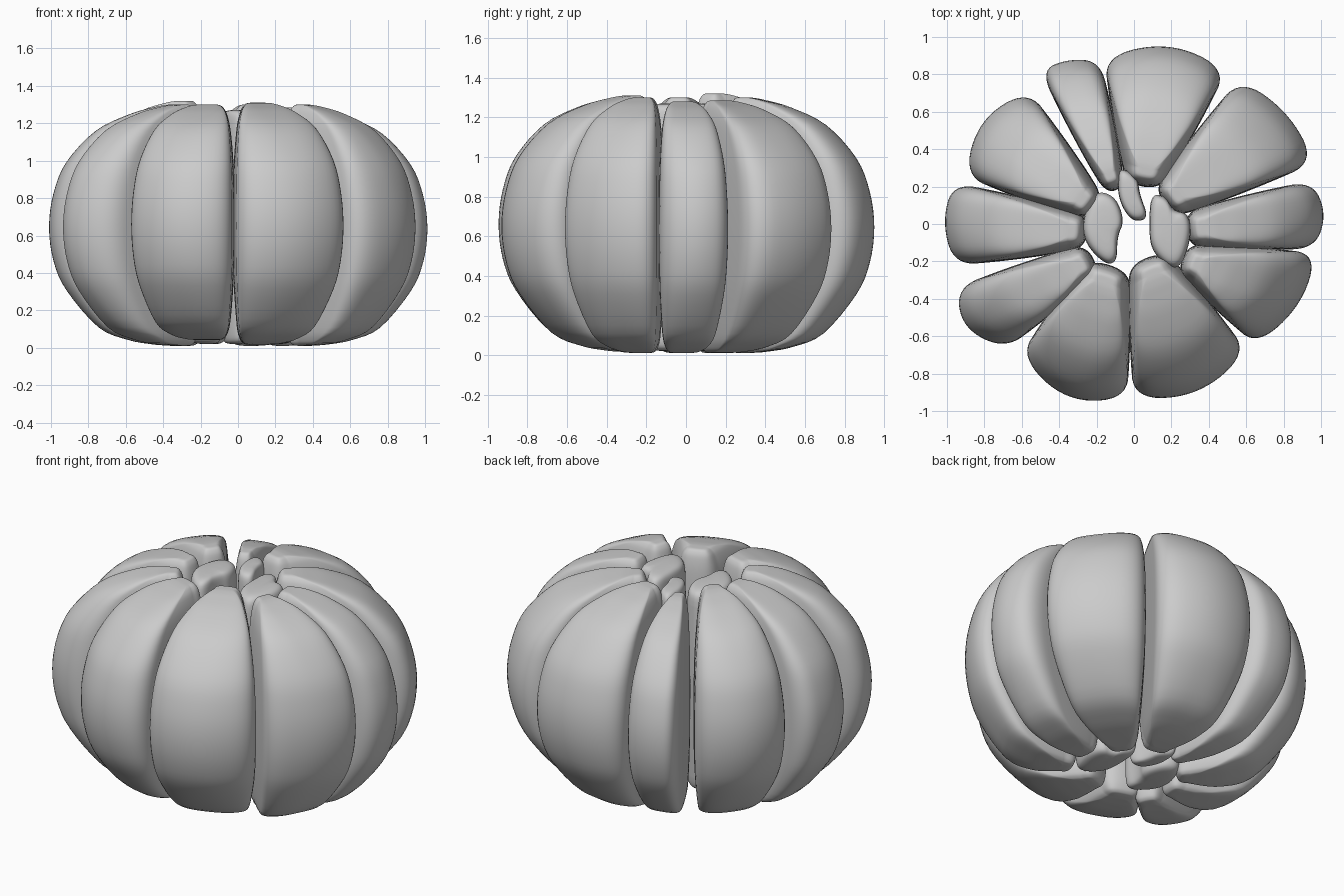
import bpy, bmesh
from math import tanh
from mathutils import Vector

cube = bpy.data.objects.get("Cube")
if cube:
    bpy.data.objects.remove(cube, do_unlink=True)

flesh = bpy.data.materials.new("plain grey")
flesh.use_nodes = True
grey = (0.6, 0.6, 0.6, 1)
flesh.diffuse_color = grey
flesh.node_tree.nodes["Principled BSDF"].inputs["Base Color"].default_value = grey


def round_outline(points, passes=3):
    """Cut the corners of a closed outline until it is smooth."""
    for _ in range(passes):
        cut = []
        for a, b in zip(points, points[1:] + points[:1]):
            cut += [a.lerp(b, 0.25), a.lerp(b, 0.75)]
        points = cut
    return points


def smooth_profile(points, steps=4):
    """Catmull-Rom curve through open profile points."""
    pts = [Vector(p) for p in points]
    pts = [pts[0]] + pts + [pts[-1]]
    curve = []
    for a, b, c, d in zip(pts, pts[1:], pts[2:], pts[3:]):
        for i in range(steps):
            t = i / steps
            curve.append(b + (c - a) * t / 2
                         + (a * 2 - b * 5 + c * 4 - d) * t * t / 2
                         + (b * 3 - a - c * 3 + d) * t ** 3 / 2)
    return curve + [pts[-1]]


def loft(name, rings):
    """Skin closed rings from bottom to top and cap both ends."""
    mesh = bpy.data.meshes.new(name)
    bm = bmesh.new()
    loops = [[bm.verts.new(p) for p in ring] for ring in rings]
    for low, high in zip(loops, loops[1:]):
        n = len(low)
        for i in range(n):
            j = (i + 1) % n
            bm.faces.new((low[i], low[j], high[j], high[i]))
    bm.faces.new(loops[0])
    bm.faces.new(loops[-1])
    bmesh.ops.recalc_face_normals(bm, faces=bm.faces)
    for face in bm.faces:
        face.smooth = True
    bm.to_mesh(mesh)
    bm.free()
    mesh.materials.append(flesh)
    obj = bpy.data.objects.new(name, mesh)
    bpy.context.collection.objects.link(obj)


# Reach of a segment away from the core, against height
PROFILE = smooth_profile([
    (0.004, 0), (0.05, 0.002), (0.16, 0.008), (0.36, 0.032), (0.6, 0.1),
    (0.86, 0.3), (0.965, 0.46), (1, 0.64), (0.965, 0.82), (0.86, 0.99),
    (0.62, 1.16), (0.34, 1.25), (0.14, 1.287), (0.05, 1.298), (0.004, 1.3)])


def segment(name, tip, left, right, bulge, width, low=0.01, high=1.3):
    """Wedge with a rounded plan whose side walls stay in place as it narrows."""
    tip, left, right = Vector(tip), Vector(left), Vector(right)
    out = ((left + right) / 2 - tip).normalized()
    side = Vector((-out.y, out.x))
    tip_l, tip_r = tip + side * width, tip - side * width
    puff = side * 0.014
    plan = round_outline([
        tip_l, tip_l.lerp(left, 0.22) + puff, tip_l.lerp(left, 0.65) + puff, left,
        (left + right) / 2 + out * (bulge + 0.01),
        right, tip_r.lerp(right, 0.65) - puff, tip_r.lerp(right, 0.22) - puff, tip_r])
    centre = tip + out * 0.1
    local = [((p - centre).dot(out), (p - centre).dot(side)) for p in plan]
    rings = []
    for s, z in PROFILE:
        ring = []
        for u, v in local:
            u2 = u * (s if u > 0 else s ** 0.3)
            v2 = v * s + tanh(1.5 * v / width) * width * 1.2 * (s ** 0.27 - s)
            p = centre + out * u2 + side * v2
            ring.append((p.x, p.y, low + z / 1.3 * (high - low)))
        rings.append(ring)
    loft(name, rings)


# Outer segments: core tip, two outer corners in plan, bulge, tip half width, heights
SEGMENTS = [
    ((0.28, -0.03), (0.95, 0.23), (0.97, -0.13), 0.06, 0.09, 0.01, 1.28),
    ((0.16, 0.11), (0.57, 0.78), (0.97, 0.33), 0.06, 0.09, 0.01, 1.285),
    ((0.05, 0.2), (-0.16, 0.9), (0.5, 0.83), 0.1, 0.09),
    ((-0.1, 0.18), (-0.5, 0.82), (-0.18, 0.87), 0.03, 0.05, 0.02, 1.28),
    ((-0.21, 0.08), (-0.91, 0.26), (-0.57, 0.72), 0.1, 0.075, 0.01, 1.32),
    ((-0.25, -0.04), (-0.96, -0.22), (-0.97, 0.22), 0.05, 0.085),
    ((-0.22, -0.18), (-0.69, -0.67), (-0.95, -0.34), 0.1, 0.08),
    ((-0.13, -0.22), (-0.04, -0.94), (-0.61, -0.71), 0.12, 0.11, 0.04, 1.3),
    ((0.07, -0.18), (0.61, -0.69), (0, -0.94), 0.1, 0.1, 0.015, 1.31),
    ((0.26, -0.18), (0.98, -0.16), (0.66, -0.65), 0.07, 0.075),
]
for i, data in enumerate(SEGMENTS):
    segment(f"segment_{i + 1}", *data)

# Small pieces standing in the hollow core
CORE = {
    "core_piece_left": [(-0.21, 0.18), (-0.1, 0.15), (-0.05, 0.02), (-0.09, -0.07),
                        (-0.09, -0.2), (-0.15, -0.22), (-0.26, -0.11), (-0.28, 0.02)],
    "core_piece_back": [(-0.08, 0.31), (0.02, 0.25), (0.03, 0.16), (0.08, 0.03),
                        (0, 0.01), (-0.06, 0.08), (-0.09, 0.18)],
    "core_piece_right": [(0.09, 0.16), (0.17, 0.15), (0.21, 0.07), (0.29, 0.06),
                         (0.31, -0.05), (0.26, -0.22), (0.19, -0.24),
                         (0.09, -0.14), (0.08, 0)],
}
ENDS = smooth_profile([(0.35, 0), (0.75, 0.008), (0.94, 0.035), (1, 0.1)])
for name, corners in CORE.items():
    plan = round_outline([Vector(c) for c in corners])
    centre = sum(plan, Vector((0, 0))) / len(plan)
    levels = [(s, 0.02 + z) for s, z in ENDS] + [(s, 1.27 - z) for s, z in reversed(ENDS)]
    loft(name, [[(*(centre + (p - centre) * s), z) for p in plan] for s, z in levels])
